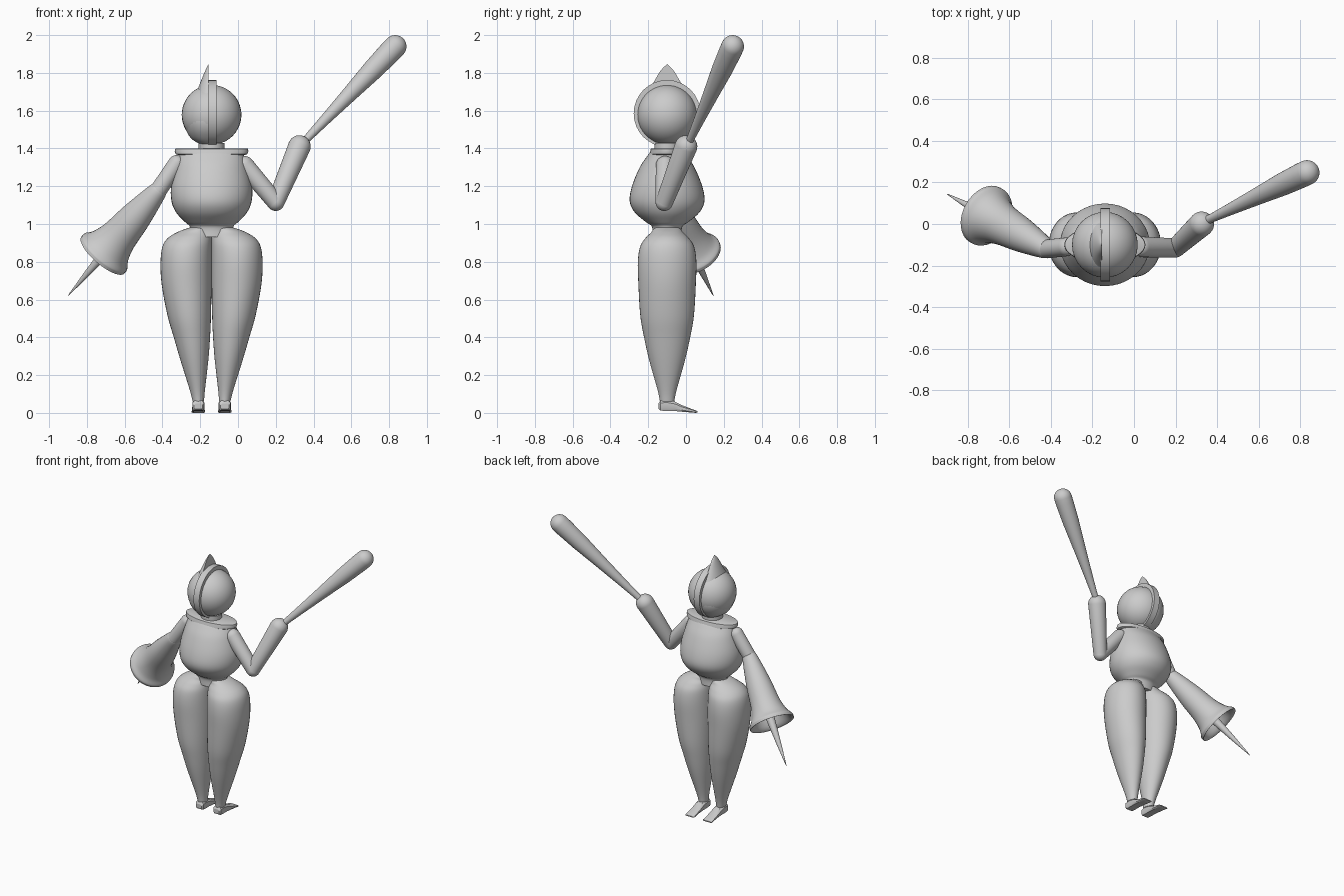
import bpy, bmesh, math
from mathutils import Vector

if "Cube" in bpy.data.objects:
    bpy.data.objects.remove(bpy.data.objects["Cube"])

CX, CY = -0.14, -0.10   # body axis


def skin(name, rings, angle=40):
    """Join equal-sized rings of points into a closed, smooth-shaded object."""
    bm = bmesh.new()
    vs = [[bm.verts.new(p) for p in r] for r in rings]
    n = len(vs[0])
    for a, b in zip(vs, vs[1:]):
        for i in range(n):
            j = (i + 1) % n
            bm.faces.new((a[i], a[j], b[j], b[i]))
    bm.faces.new(vs[0][::-1])
    bm.faces.new(vs[-1])
    bmesh.ops.recalc_face_normals(bm, faces=bm.faces)
    me = bpy.data.meshes.new(name)
    bm.to_mesh(me)
    bm.free()
    ob = bpy.data.objects.new(name, me)
    bpy.context.collection.objects.link(ob)
    bpy.ops.object.select_all(action='DESELECT')
    ob.select_set(True)
    bpy.context.view_layer.objects.active = ob
    bpy.ops.object.shade_smooth_by_angle(angle=math.radians(angle))
    return ob


def spline(pts, k=5):
    """Catmull-Rom through section rows."""
    pts = [Vector(p) for p in pts]
    out = []
    for i in range(len(pts) - 1):
        p0, p1, p2, p3 = pts[max(i - 1, 0)], pts[i], pts[i + 1], pts[min(i + 2, len(pts) - 1)]
        for s in range(k):
            t = s / k
            out.append(0.5 * (2 * p1 + (p2 - p0) * t + (2 * p0 - 5 * p1 + 4 * p2 - p3) * t * t
                              + (3 * p1 - p0 - 3 * p2 + p3) * t ** 3))
    return out + [pts[-1]]


def ellipse(c, u, v, n=40, a0=0.0, a1=2 * math.pi):
    return [c + u * math.cos(a0 + (a1 - a0) * i / n) + v * math.sin(a0 + (a1 - a0) * i / n)
            for i in range(n)]


def upright(name, rows):
    """Rows are (z, x centre, half x, half y)."""
    return skin(name, [ellipse(Vector((x, CY, z)), Vector((hx, 0, 0)), Vector((0, hy, 0)))
                       for z, x, hx, hy in rows])


def along(name, start, end, profile, angle=40):
    """Revolve (distance, radius) around the line from start to end."""
    p, d = Vector(start), (Vector(end) - Vector(start)).normalized()
    u = d.orthogonal().normalized()
    v = d.cross(u)
    return skin(name, [ellipse(p + d * t, u * r, v * r, 32) for t, r in profile], angle)


def limb(name, a, b, ra, rb):
    """Tapered limb with rounded ends."""
    L = (Vector(b) - Vector(a)).length
    q = [math.radians(x) for x in range(2, 91, 11)]
    prof = [(-ra * math.cos(t), ra * math.sin(t)) for t in q]
    prof += [(L + rb * math.cos(t), rb * math.sin(t)) for t in reversed(q)]
    return along(name, a, b, prof)


# Torso, shoulder collar and neck
upright("torso", spline([(z, CX, hx, hy) for z, hx, hy in [
    (0.93, .11, .078), (0.985, .115, .08), (1.01, .14, .112), (1.06, .187, .17), (1.12, .212, .198),
    (1.2, .214, .186), (1.3, .19, .145), (1.36, .172, .105), (1.385, .165, .085)]]))
upright("collar", [(z, CX, hx, hy) for z, hx, hy in [
    (1.365, .175, .09), (1.37, .19, .094), (1.385, .195, .09), (1.398, .193, .086), (1.4, .188, .082)]])
upright("neck", [(1.39, CX, .069, .067), (1.43, CX, .069, .067)])

# Legs and feet
LEG = [(0.06, .04, .10, .038), (0.12, .035, .115, .05), (0.28, .017, .165, .095), (0.4, .008, .2, .122),
       (0.515, .003, .233, .142), (0.68, 0, .264, .152), (0.8, 0, .27, .155), (0.88, 0, .26, .143),
       (0.925, 0, .232, .115), (0.955, 0, .185, .085), (0.975, 0, .135, .07), (0.985, .01, .10, .05)]
FOOT = [(-.145, .02, .05, .022), (-.135, .012, .066, .031), (-.10, .01, .07, .032),
        (-.06, .01, .06, .032), (-.02, .006, .04, .032), (.03, .002, .021, .034),
        (.055, 0, .012, .035), (.06, .002, .009, .033)]
for side, s in (("left", -1), ("right", 1)):
    upright(side + "_leg", spline([(z, CX + s * (a + b) / 2, (b - a) / 2, hy) for z, a, b, hy in LEG]))
    rings = []
    for y, z0, z1, w in FOOT:
        x, b = CX + s * .07, (z1 - z0) * .25
        rings.append([Vector((x + i * w, y, z)) for i, z in (
            (-.8, z0), (.8, z0), (1, z0 + b), (1, z1 - b), (.6, z1), (-.6, z1), (-1, z1 - b), (-1, z0 + b))])
    skin(side + "_foot", rings, 30)

# Smooth round half of the head
q = [math.radians(x) for x in range(1, 180, 6)]
along("head_ball", (CX, CY, 1.42), (CX, CY, 2),
      [(.158 - .158 * math.cos(t), .158 * math.sin(t)) for t in q])

# Dividing band around the head
along("head_band", (-.16, CY, 1.585), (-.115, CY, 1.585), [(0, .177), (.045, .177)])

# Pointed half of the mask: half ellipses behind the band
mask = spline([(1.42, .04, .06), (1.45, .09, .1), (1.5, .121, .138), (1.56, .13, .152), (1.64, .09, .138),
               (1.7, .064, .102), (1.76, .04, .066), (1.81, .019, .036), (1.846, .001, .001)], 4)
skin("pointed_mask", [ellipse(Vector((-.155, CY, z)), Vector((0, hy, 0)), Vector((-hx, 0, 0)), 25, 0, math.pi * 25 / 24)[:25]
                      for z, hx, hy in mask])
along("eye", (-.205, .015, 1.6), (-.235, .085, 1.61),
      [(-.02, .02), (0, .02), (.006, .018), (.008, .013), (.002, .008)])

# Raised arm with club
elbow, hand = (.2, -.115, 1.115), (.325, .0, 1.41)
limb("right_upper_arm", (.035, -.11, 1.31), elbow, .05, .046)
limb("right_forearm", elbow, hand, .046, .06)
start, tip = Vector((.335, .01, 1.42)), Vector((.832, .247, 1.94))
L = (tip - start).length
club = [(0, .02), (.06, .021), (.2, .029), (.4, .042), (.58, .055), (L - .04, .06)]
club += [(L + .06 * math.sin(math.radians(a)), .06 * math.cos(math.radians(a))) for a in range(0, 90, 11)]
along("club", start, tip, club)

# Lowered arm with bell sleeve and spike
elbow, tip = (-.42, -.12, 1.18), (-.9, .145, .62)
limb("left_upper_arm", (-.325, -.11, 1.32), elbow, .045, .045)
outer = spline([(-.022, .025), (-.012, .043), (.05, .058), (.2, .083), (.34, .099), (.42, .122),
                (.458, .147), (.468, .15)], 4)
inner = spline([(.482, .15), (.478, .138), (.455, .118), (.4, .095), (.32, .085)], 3)
along("bell_sleeve", elbow, tip, [tuple(p) for p in outer + inner])
along("spike", elbow, tip, [(.3, .03), (.45, .028), (.62, .016), (.77, .003), (.784, .0005)])
